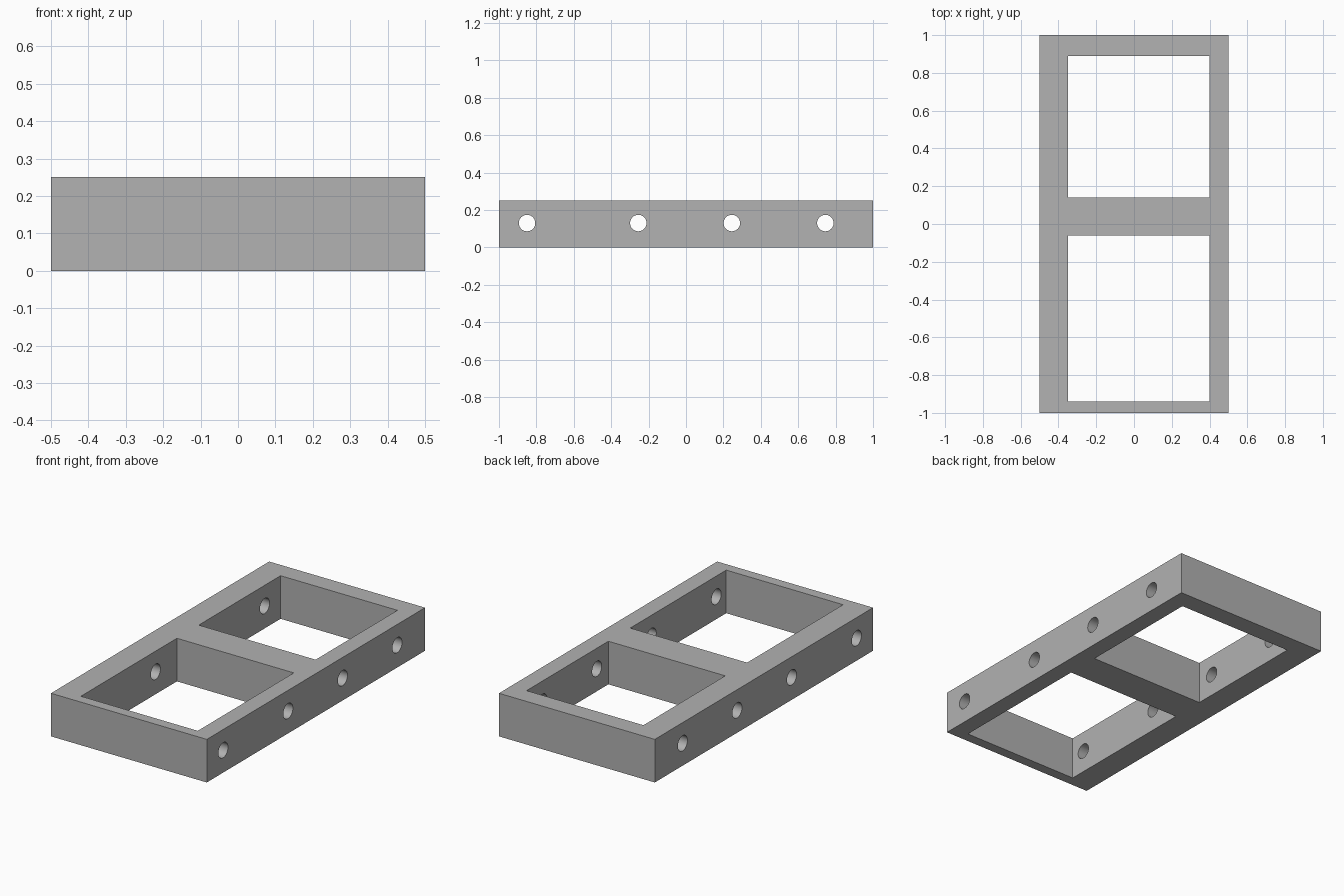
import bpy
import math

cube = bpy.data.objects.get("Cube")
if cube:
    bpy.data.objects.remove(cube, do_unlink=True)

WIDTH, LENGTH, HEIGHT = 1.0, 2.0, 0.25
HOLE_RADIUS, HOLE_Z = 0.044, 0.13
WINDOW_X = (-0.35, 0.40)
WINDOWS_Y = [(-0.94, -0.06), (0.14, 0.89)]
HOLES_Y = [-0.85, -0.255, 0.245, 0.745]

grey = bpy.data.materials.new("plain_grey")
grey.use_nodes = True
grey.diffuse_color = (0.445, 0.445, 0.445, 1)
grey.node_tree.nodes["Principled BSDF"].inputs["Base Color"].default_value = grey.diffuse_color


def box(name, x, y, z):
    """Box spanning the given (low, high) ranges."""
    spans = (x, y, z)
    bpy.ops.mesh.primitive_cube_add(size=1, location=[(a + b) / 2 for a, b in spans])
    obj = bpy.context.object
    obj.name = name
    obj.scale = [b - a for a, b in spans]
    bpy.ops.object.transform_apply(location=True, rotation=True, scale=True)
    obj.data.materials.append(grey)
    return obj


def cut(target, cutter):
    """Subtract the cutter from the target and discard it."""
    cutter.hide_render = True
    mod = target.modifiers.new("cut", 'BOOLEAN')
    mod.operation = 'DIFFERENCE'
    mod.solver = 'EXACT'
    mod.object = cutter
    bpy.context.view_layer.objects.active = target
    bpy.ops.object.modifier_apply(modifier=mod.name)
    bpy.data.objects.remove(cutter, do_unlink=True)


# Solid slab
frame = box("frame", (-WIDTH / 2, WIDTH / 2), (-LENGTH / 2, LENGTH / 2), (0, HEIGHT))

# Two rectangular openings, leaving the uneven rails and the crossbar
for span in WINDOWS_Y:
    cut(frame, box("opening_cutter", WINDOW_X, span, (-HEIGHT, 2 * HEIGHT)))

# Round holes running straight through both long rails
for y in HOLES_Y:
    bpy.ops.mesh.primitive_cylinder_add(vertices=48, radius=HOLE_RADIUS, depth=2 * WIDTH,
                                        location=(0, y, HOLE_Z),
                                        rotation=(0, math.pi / 2, 0))
    drill = bpy.context.object
    drill.name = "hole_cutter"
    drill.data.materials.append(grey)
    cut(frame, drill)

# Smooth hole walls, sharp frame edges
bpy.ops.object.select_all(action='DESELECT')
frame.select_set(True)
bpy.context.view_layer.objects.active = frame
bpy.ops.object.shade_smooth_by_angle(angle=math.radians(30))
